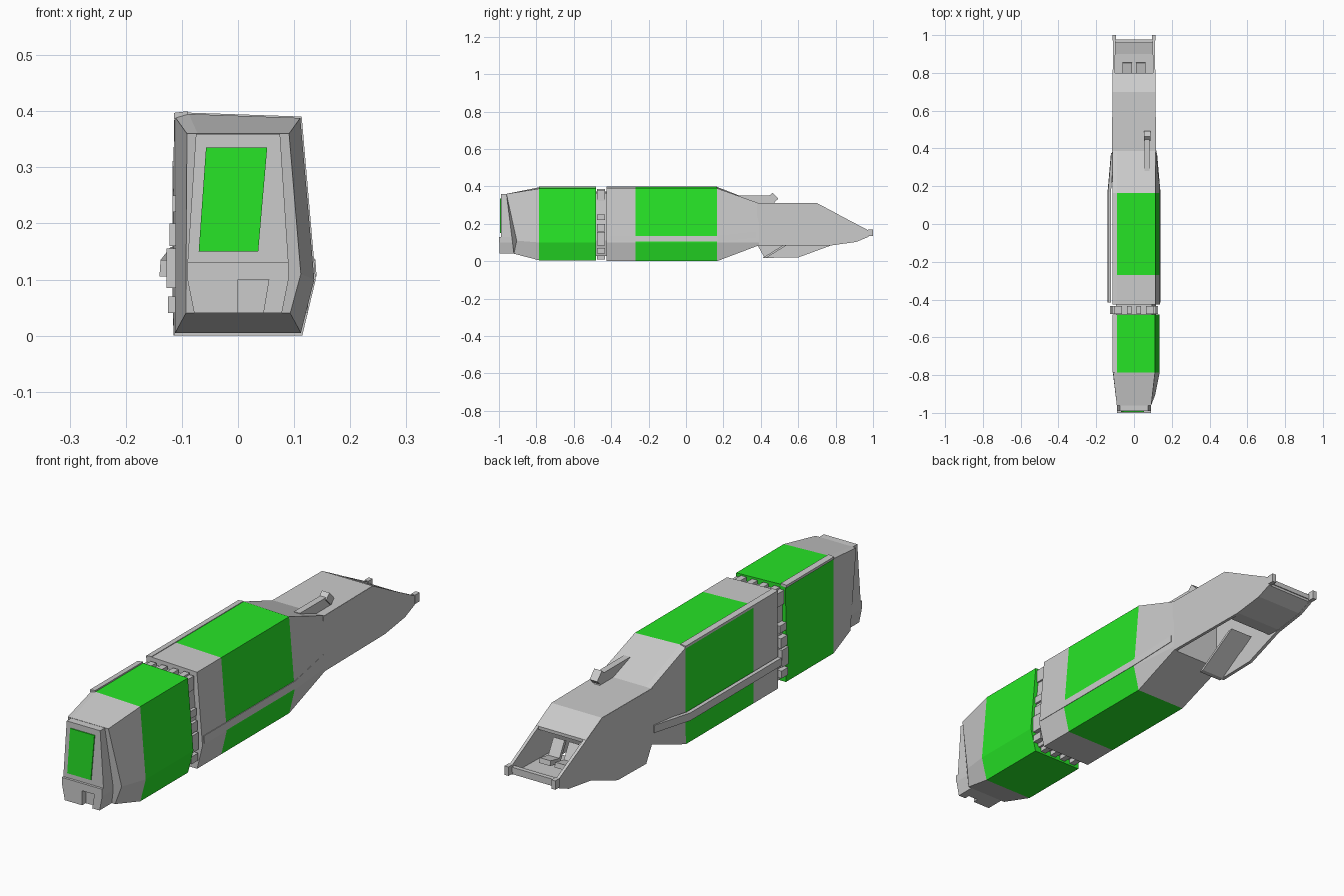
import bpy, bmesh
from mathutils import Matrix, Vector

green = bpy.data.materials.new("green_panel")
green.diffuse_color = (0.02, 0.78, 0.02, 1)


def finish(name, bm, mat=None):
    bmesh.ops.recalc_face_normals(bm, faces=bm.faces)
    me = bpy.data.meshes.new(name)
    bm.to_mesh(me)
    bm.free()
    ob = bpy.data.objects.new(name, me)
    bpy.context.collection.objects.link(ob)
    if mat:
        me.materials.append(mat)
    return ob


def loft(name, rings, mat=None):
    """Skin closed rings of 3D points and cap both ends."""
    bm = bmesh.new()
    vs = [[bm.verts.new(p) for p in r] for r in rings]
    n = len(vs[0])
    for a, b in zip(vs, vs[1:]):
        for i in range(n):
            j = (i + 1) % n
            bm.faces.new((a[i], a[j], b[j], b[i]))
    bm.faces.new(vs[0])
    bm.faces.new(vs[-1])
    return finish(name, bm, mat)


def side_prism(name, prof, x0, x1, mat=None):
    """Extrude a (y, z) profile across x."""
    return loft(name, [[(x, y, z) for y, z in prof] for x in (x0, x1)], mat)


def front_prism(name, prof, y0, y1, mat=None):
    """Extrude an (x, z) profile along y."""
    return loft(name, [[(x, y, z) for x, z in prof] for y in (y0, y1)], mat)


def box(name, c, s, rx=0):
    bm = bmesh.new()
    m = Matrix.Translation(Vector(c)) @ Matrix.Rotation(rx, 4, 'X') @ Matrix.Diagonal((*s, 1))
    bmesh.ops.create_cube(bm, size=1, matrix=m)
    return finish(name, bm)


def ring(bot, mid, top, ridge=0.007):
    """Hull section: (half width, z, y) at three levels, with a chamfered top left edge."""
    (b, zb, yb), (m, zm, ym), (t, zt, yt) = bot, mid, top
    return [(-b, yb, zb), (b, yb, zb), (m, ym, zm), (t, yt, zt),
            (-t * 0.79, yt, zt + ridge), (-t, yt, zt)]


def hull(y, grow=0.0):
    return ring((0.112 + grow, 0.005 - 2 * grow, y), (0.136 + grow, 0.1, y),
                (0.111 + grow, 0.388 + grow, y))


# Nose taper and front body
nose_end = ring((0.093, 0.04, -0.92), (0.112, 0.11, -0.905), (0.091, 0.36, -0.96), 0)
loft("nose_taper", [nose_end, hull(-0.785)])
loft("front_body", [hull(-0.785), hull(-0.48)], green)

# Nose block, door and chin
front_prism("nose_block", [(-0.09, 0.13), (0.09, 0.13), (0.075, 0.359), (-0.075, 0.359)], -0.99, -0.88)
front_prism("front_door", [(-0.07, 0.15), (0.036, 0.15), (0.052, 0.335), (-0.057, 0.335)], -0.994, -0.985, green)
front_prism("nose_lip", [(-0.09, 0.1), (0.09, 0.1), (0.09, 0.13), (-0.09, 0.13)], -1.0, -0.88)
front_prism("chin", [(-0.078, 0.04), (0.05, 0.04), (0.055, 0.1), (-0.09, 0.1)], -0.975, -0.88)
front_prism("chin_left", [(-0.078, 0.04), (0, 0.04), (0, 0.1), (-0.09, 0.1)], -0.998, -0.97)
front_prism("chin_right", [(0.045, 0.04), (0.078, 0.04), (0.09, 0.1), (0.055, 0.1)], -0.998, -0.88)

# Recessed neck joint with couplings around it
neck = [[(x * 0.86, y, 0.2 + (z - 0.2) * 0.88) for x, _, z in hull(0)] for y in (-0.5, -0.41)]
loft("neck_joint", neck)
for s in (-1, 1):
    for z, h in ((0.35, 0.055), (0.235, 0.03), (0.18, 0.04), (0.12, 0.07), (0.055, 0.03)):
        x = 0.126 - 0.09 * abs(z - 0.1)
        box("neck_coupling", (s * (x - 0.008), -0.455, z), (0.022, 0.042, h))
for i in range(4):
    for z in (0.02, 0.375):
        box("neck_clip", (-0.075 + i * 0.05, -0.455, z), (0.025, 0.042, 0.02))

# Main body: grey collar, green band, rear taper
loft("main_collar", [hull(-0.425, 0.0025), hull(-0.27, 0.0025)])
loft("main_band", [hull(-0.27, 0.0025), hull(0.165, 0.0025)], green)
tail_start = ring((0.117, 0.085, 0.39), (0.119, 0.1, 0.39), (0.115, 0.31, 0.39), 0)
loft("rear_taper", [hull(0.165, 0.0025), tail_start])

# Grey trim along the top left edge
for y0, y1 in ((-0.785, -0.48), (-0.425, 0.165)):
    front_prism("top_trim", [(-0.114, 0.387), (-0.09, 0.39), (-0.09, 0.4), (-0.114, 0.397)], y0, y1)

# Side rails following the hull
for s in (-1, 1):
    loft("side_rail", [[(s * (x + dx), y, z + dz) for dx, dz in
                        ((-0.012, -0.015), (0.004, -0.015), (0.002, 0.015), (-0.014, 0.015))]
                       for y, x, z in ((-0.415, 0.136, 0.12), (0.17, 0.136, 0.12), (0.375, 0.118, 0.143))])

# Hollow tail: side walls, roof, floor
wall = [(0.38, 0.31), (0.70, 0.31), (0.975, 0.165), (0.975, 0.13), (0.91, 0.103),
        (0.78, 0.085), (0.38, 0.085)]


def taper(ob):
    for v in ob.data.vertices:
        v.co.x *= 1 - 0.09 * (v.co.y - 0.39)
    return ob


for s in (-1, 1):
    taper(side_prism("tail_wall", wall, s * 0.117, s * 0.104))
    box("tail_post", (s * 0.105, 0.986, 0.152), (0.018, 0.028, 0.036))
taper(side_prism("tail_roof", [(0.38, 0.311), (0.70, 0.311), (0.80, 0.258), (0.80, 0.245),
                               (0.695, 0.296), (0.38, 0.296)], -0.1165, 0.1165))
taper(side_prism("tail_floor", [(0.72, 0.09), (0.78, 0.086), (0.91, 0.104), (0.972, 0.13),
                                (0.972, 0.145), (0.9, 0.13), (0.72, 0.125)], -0.108, 0.108))
box("tail_sill", (0, 0.967, 0.15), (0.21, 0.018, 0.02))

# Left keel plate and inner ramp below the tail
taper(side_prism("keel_plate", [(0.38, 0.09), (0.42, 0.018), (0.6, 0.02), (0.78, 0.086)], -0.116, -0.102))
side_prism("inner_ramp", [(0.41, 0.018), (0.43, 0.018), (0.61, 0.13), (0.59, 0.13)], -0.105, 0.0)

# Seat frames inside the opening
for x in (-0.035, 0.035):
    box("seat_base", (x, 0.82, 0.145), (0.05, 0.07, 0.02), 0.2)
    box("seat_back", (x, 0.775, 0.175), (0.05, 0.014, 0.075), 0.5)

# Roof fin with angled tip
side_prism("roof_fin", [(0.28, 0.352), (0.45, 0.352), (0.475, 0.31), (0.39, 0.305), (0.28, 0.345)], 0.055, 0.082)
box("fin_tip", (0.07, 0.467, 0.34), (0.034, 0.03, 0.045), 0.75)
